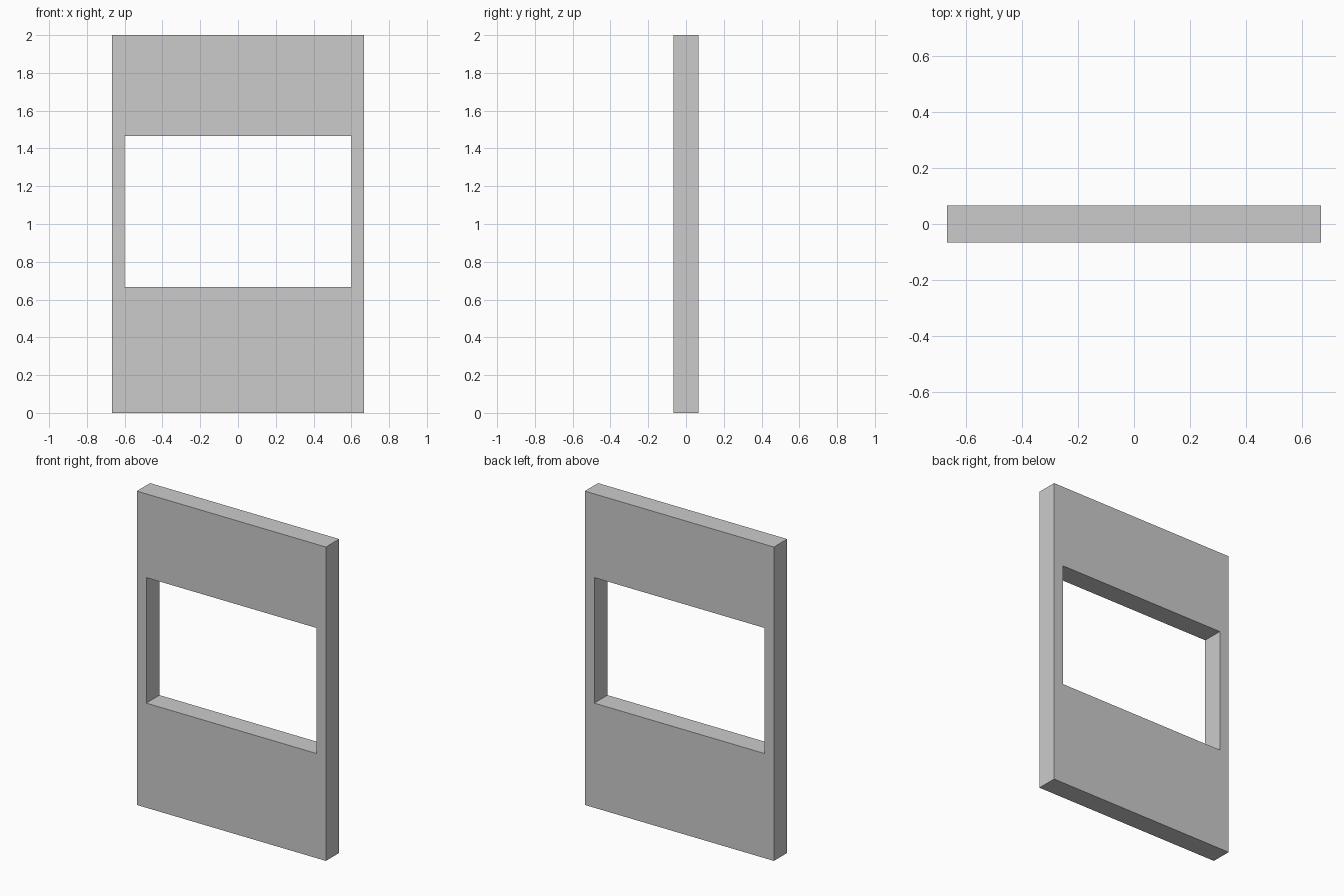
import bpy, bmesh

if "Cube" in bpy.data.objects:
    bpy.data.objects.remove(bpy.data.objects["Cube"])

WIDTH, DEPTH, HEIGHT = 1.3333, 0.1333, 2.0
OPEN_W, OPEN_BOTTOM, OPEN_TOP = 1.2, 0.6667, 1.4667


def rectangle(bm, width, bottom, top):
    h = width / 2
    return [bm.verts.new((x, -DEPTH / 2, z))
            for x, z in ((-h, bottom), (h, bottom), (h, top), (-h, top))]


bm = bmesh.new()

# Front face: a ring of four quads around the window opening
outer = rectangle(bm, WIDTH, 0, HEIGHT)
inner = rectangle(bm, OPEN_W, OPEN_BOTTOM, OPEN_TOP)
ring = []
for i in range(4):
    j = (i + 1) % 4
    ring.append(bm.faces.new((outer[i], outer[j], inner[j], inner[i])))

# Wall thickness, including the window reveals
result = bmesh.ops.extrude_face_region(bm, geom=ring, use_keep_orig=True)
moved = [g for g in result["geom"] if isinstance(g, bmesh.types.BMVert)]
bmesh.ops.translate(bm, verts=moved, vec=(0, DEPTH, 0))
bmesh.ops.recalc_face_normals(bm, faces=bm.faces)

mesh = bpy.data.meshes.new("window_wall")
bm.to_mesh(mesh)
bm.free()
wall = bpy.data.objects.new("window_wall", mesh)
bpy.context.collection.objects.link(wall)
